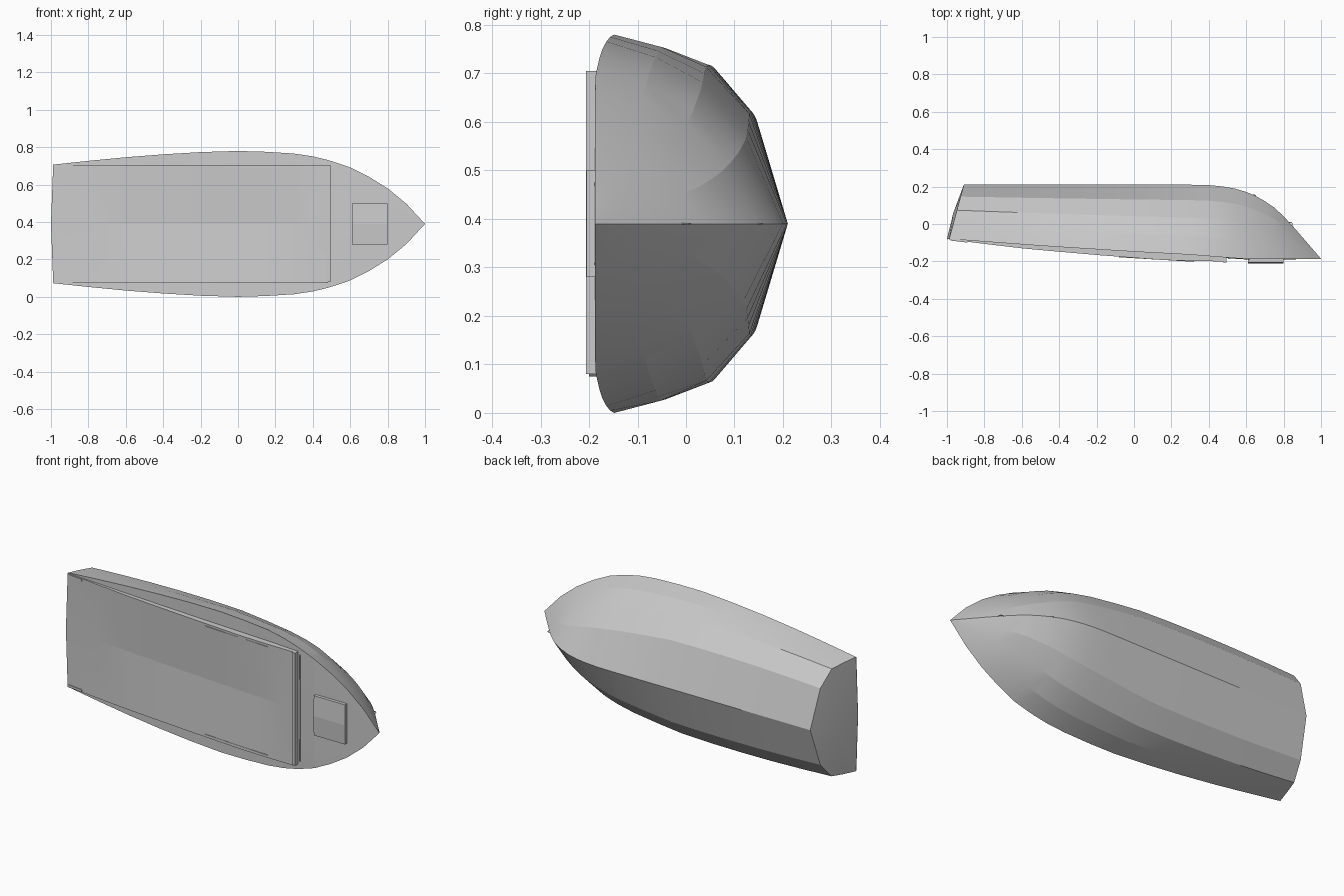
import bpy, bmesh

if "Cube" in bpy.data.objects:
    bpy.data.objects.remove(bpy.data.objects["Cube"])

ZC = 0.39  # height of the centreline, the boat lies on its side


def curve(pts, x):
    # piecewise linear lookup
    for (a, u), (b, v) in zip(pts, pts[1:]):
        if x <= b:
            return u + (v - u) * max(0, (x - a)) / (b - a)
    return pts[-1][1]


BEAM = [(-1, .317), (-.8, .338), (-.6, .357), (-.3, .38), (-.1, .388), (0, .39), (.2, .384), (.3, .376),
        (.4, .361), (.5, .337), (.6, .302), (.7, .252), (.8, .19), (.9, .108), (1, 0)]
KEEL = [(-1, .21), (.3, .21), (.4, .208), (.5, .198), (.58, .18), (.65, .15), (.7, .122),
        (.75, .088), (.82, .022), (.9, -.07), (1, -.186)]
SHEER = [(-1, -.08), (-.5, -.117), (0, -.148), (.3, -.164), (.5, -.18), (.6, -.187), (1, -.188)]
COAMING = [(-1, -.083), (-.63, -.128), (-.25, -.162), (.2, -.196), (.48, -.2)]
MIDDLE = [(-1, -.081), (-.25, -.146), (.48, -.2)]
YF = [0, .22, .47, .73, 1]
SECTIONS = [(-1, (0, .67, .94, .975, 1)), (0, (0, .58, .83, .935, 1)), (.5, (0, .47, .74, .9, 1)),
            (.8, (0, .32, .57, .81, 1)), (1, (0, .25, .5, .76, 1))]


def loft(name, rows, transom=False, sheet=False, angle=.03):
    bm = bmesh.new()
    vs = [[bm.verts.new(p) for p in r] for r in rows]
    for a, b in zip(vs, vs[1:]):
        for i in range(len(a) - 1):
            bm.faces.new((a[i], a[i + 1], b[i + 1], b[i]))
    if transom:
        mid = bm.verts.new((-.966, .06, ZC))
        deck = bm.verts.new((-1, -.08, ZC))
        ring = vs[0] + [deck]
        for i in range(len(ring)):
            bm.faces.new((ring[i], mid, ring[(i + 1) % len(ring)]))
    bmesh.ops.remove_doubles(bm, verts=bm.verts, dist=1e-5)
    bmesh.ops.recalc_face_normals(bm, faces=bm.faces)
    # an open deck sheet must face forward (-y)
    if sheet and sum(f.normal.y * f.calc_area() for f in bm.faces) > 0:
        bmesh.ops.reverse_faces(bm, faces=bm.faces)
    me = bpy.data.meshes.new(name)
    bm.to_mesh(me)
    bm.free()
    ob = bpy.data.objects.new(name, me)
    bpy.context.collection.objects.link(ob)
    bpy.ops.object.select_all(action='DESELECT')
    ob.select_set(True)
    bpy.context.view_layer.objects.active = ob
    bpy.ops.object.shade_smooth_by_angle(angle=angle)
    return ob


def box(name, x, y, z, tilt=0):
    bpy.ops.mesh.primitive_cube_add(size=1, location=((x[0] + x[1]) / 2, (y[0] + y[1]) / 2, (z[0] + z[1]) / 2))
    ob = bpy.context.object
    ob.name = name
    ob.scale = (x[1] - x[0], y[1] - y[0], z[1] - z[0])
    ob.rotation_euler.z = tilt
    return ob


# hull: lofted chined sections from raked transom to pointed bow
stations = [-1, -.8, -.6, -.4, -.2, 0, .15, .3, .4, .48, .54, .6, .65, .7, .75, .8, .85, .9, .95, 1]
rows = []
for s in stations:
    k, sh, hb = curve(KEEL, s), curve(SHEER, s), curve(BEAM, s)
    half = []
    for j, f in enumerate(YF):
        w = hb * curve([(x, sec[j]) for x, sec in SECTIONS], s)
        rake = (.09 * (1 - f) + .012 * (j > 0) * f) * max(0, min(1, -s))
        half.append((s + rake, k + (sh - k) * f, w))
    rows.append([(x, y, ZC + w) for x, y, w in reversed(half)] + [(x, y, ZC - w) for x, y, w in half[1:]])
loft("hull", rows, transom=True, angle=.15)

# deck: side decks, upright coaming walls and a slightly dished cockpit cover
cockpit = [s for s in stations if s <= .48]
cover, sides = [], {1: [], -1: []}
for s in cockpit:
    x = s + .012 * max(0, min(1, -s))
    hb, sh, top = curve(BEAM, s), curve(SHEER, s), curve(COAMING, s)
    e = min(.315, hb - .001)
    cover.append([(x, top, ZC + e), (s, curve(MIDDLE, s), ZC), (x, top, ZC - e)])
    for d in sides:
        sides[d].append([(x, sh, ZC + d * hb), (x, sh, ZC + d * e), (x, top, ZC + d * e)])
loft("cockpit_cover", cover, sheet=True)
loft("upper_side_deck", sides[1], sheet=True)
loft("lower_side_deck", sides[-1], sheet=True)

# foredeck
fore = []
for s in stations:
    if s >= .48:
        hb, sh = curve(BEAM, s), curve(SHEER, s)
        fore.append([(s, sh, ZC + hb), (s, sh - .006 * (1 - s), ZC), (s, sh, ZC - hb)])
loft("foredeck", fore, sheet=True)

# crossbar at the front of the cockpit
box("cockpit_crossbar", (.475, .495), (-.206, -.172), (.08, .705))

# foredeck hatch with a crowned lid
section = [(-.185, .28), (-.206, .28), (-.212, ZC), (-.206, .50), (-.185, .50), (-.185, .28)]
loft("foredeck_hatch", [[(x, y, z) for y, z in section] for x in (.61, .80)])
box("hatch_core", (.61, .80), (-.2055, -.185), (.28, .50))

# grab rails and stern corner strips, mirrored about the centreline
for side, label in ((1, "upper"), (-1, "lower")):
    def strip(name, x, y, w, tilt=0):
        z = sorted((ZC + side * w[0], ZC + side * w[1]))
        box(label + "_" + name, x, y, z, tilt)
    strip("grab_rail", (-.08, .32), (-.19, -.184), (.299, .302), -.06)
    strip("stern_corner_strip", (-.98, -.89), (-.094, -.086), (.30, .313), -.12)
box("crossbar_foot", (.506, .512), (-.187, -.18), (.10, .69))

# small eyes set into the stem
for i, (x, y) in enumerate(((.835, -.003), (.640, .144))):
    bpy.ops.mesh.primitive_torus_add(major_radius=.012, minor_radius=.002, major_segments=12, minor_segments=6,
                                     location=(x, y, ZC))
    bpy.context.object.name = "bow_eye_%d" % (i + 1)
